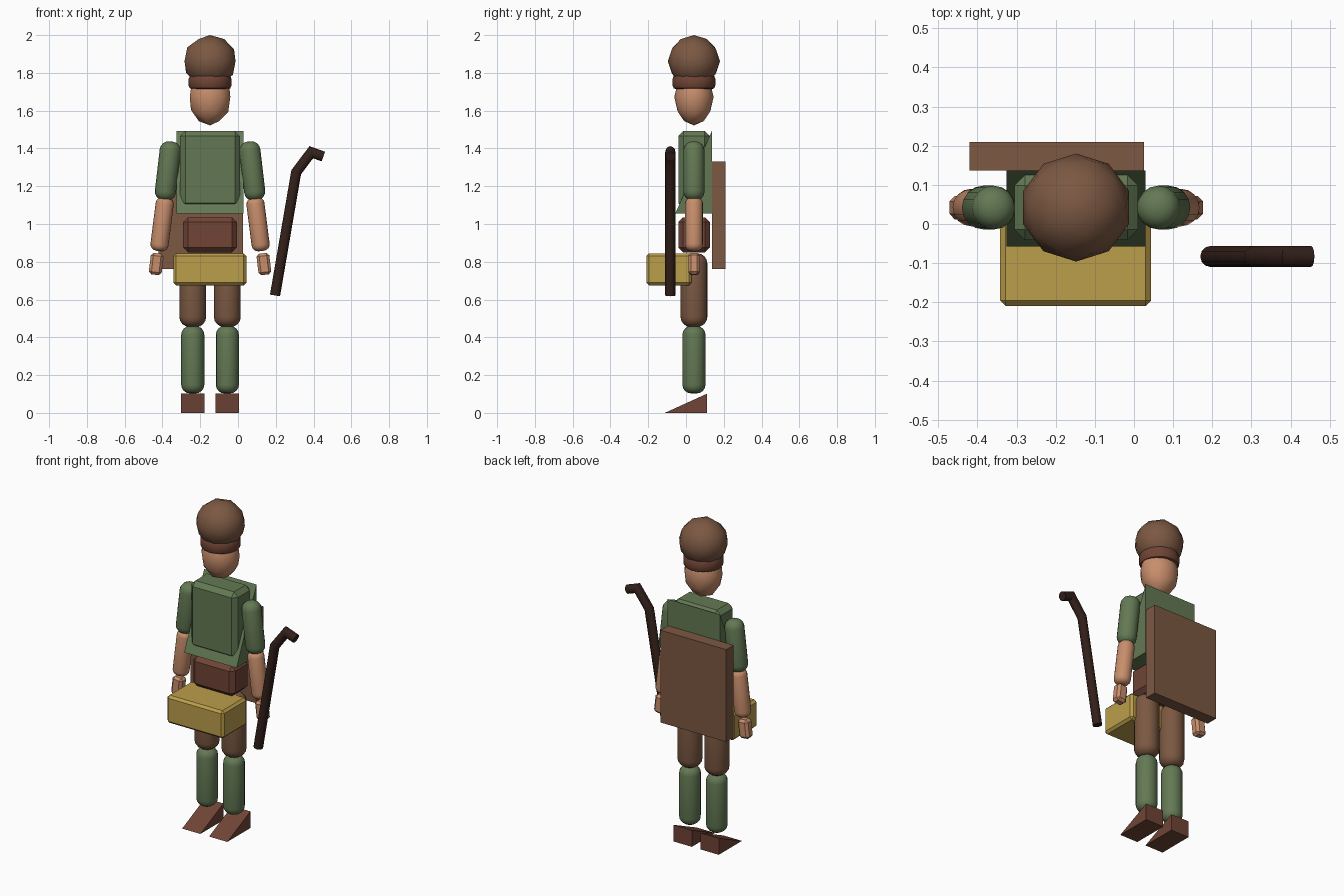
import bpy, bmesh, math
from mathutils import Vector, Matrix

if "Cube" in bpy.data.objects:
    bpy.data.objects.remove(bpy.data.objects["Cube"])

CX, CY = -0.148, 0.042   # body axis


def material(name, rgb):
    m = bpy.data.materials.new(name)
    m.diffuse_color = (*rgb, 1)
    m.use_nodes = True
    m.node_tree.nodes["Principled BSDF"].inputs["Base Color"].default_value = m.diffuse_color
    return m


GREEN = material("green_cloth", (0.125, 0.19, 0.088))
BROWN = material("brown_cloth", (0.20, 0.098, 0.055))
LEATHER = material("red_leather", (0.16, 0.058, 0.036))
SKIN = material("skin", (0.58, 0.27, 0.15))
YELLOW = material("yellow_box", (0.50, 0.34, 0.07))
DARK = material("dark_wood", (0.033, 0.014, 0.010))


def finish(name, bm, mat, smooth=None):
    bmesh.ops.recalc_face_normals(bm, faces=bm.faces)
    me = bpy.data.meshes.new(name)
    bm.to_mesh(me)
    bm.free()
    me.materials.append(mat)
    ob = bpy.data.objects.new(name, me)
    bpy.context.collection.objects.link(ob)
    if smooth:
        bpy.ops.object.select_all(action='DESELECT')
        ob.select_set(True)
        bpy.context.view_layer.objects.active = ob
        bpy.ops.object.shade_smooth_by_angle(angle=math.radians(smooth))
    return ob


def box(name, lo, hi, mat, bevel=0, tilt=0):
    lo, hi = Vector(lo), Vector(hi)
    bm = bmesh.new()
    bmesh.ops.create_cube(bm, size=1, matrix=Matrix.Diagonal((*(hi - lo), 1)))
    if bevel:
        bmesh.ops.bevel(bm, geom=bm.edges[:], offset=bevel, segments=1,
                        affect='EDGES', profile=0.5)
    bm.transform(Matrix.Translation((lo + hi) / 2) @ Matrix.Rotation(tilt, 4, 'Y'))
    return finish(name, bm, mat)


def limb(name, top, bottom, r, mat, cap=0.85, sides=16, segs=4):
    # cylinder between two points with rounded ends
    top, bottom = Vector(top), Vector(bottom)
    d = top - bottom
    bm = bmesh.new()
    bmesh.ops.create_cone(bm, cap_ends=True, segments=sides, radius1=r,
                          radius2=r, depth=d.length)
    rims = [e for e in bm.edges
            if abs(e.verts[0].co.z - e.verts[1].co.z) < 1e-5]
    bmesh.ops.bevel(bm, geom=rims, offset=r * cap, segments=segs,
                    affect='EDGES', profile=0.5)
    rot = Vector((0, 0, 1)).rotation_difference(d).to_matrix().to_4x4()
    bm.transform(Matrix.Translation((top + bottom) / 2) @ rot)
    return finish(name, bm, mat, 40)


def wedge(name, x0, x1, profile, mat):
    # (y, z) profile extruded along x
    bm = bmesh.new()
    f = bm.faces.new([bm.verts.new((x0, y, z)) for y, z in profile])
    out = bmesh.ops.extrude_face_region(bm, geom=[f])["geom"]
    bmesh.ops.translate(bm, vec=(x1 - x0, 0, 0),
                        verts=[v for v in out if isinstance(v, bmesh.types.BMVert)])
    return finish(name, bm, mat)


def ball(name, z, radii, mat, subdiv):
    bm = bmesh.new()
    bmesh.ops.create_icosphere(bm, subdivisions=subdiv, radius=1)
    bm.transform(Matrix.Translation((CX, CY, z)) @ Matrix.Diagonal((*radii, 1)))
    return finish(name, bm, mat, 60)


# head, hat and hat band
ball("head", 1.672, (0.113, 0.104, 0.15), SKIN, 2)
ball("hat", 1.862, (0.142, 0.138, 0.138), BROWN, 2)
limb("hat_band", (CX, CY, 1.79), (CX, CY, 1.712), 0.114, LEATHER, 0.2, 16, 2)

# torso, cape wedge, hips
box("chest", (-0.306, -0.041, 1.085), (0.010, 0.126, 1.493), GREEN, 0.027)
wedge("cape", -0.326, 0.03, [(0.137, 1.493), (0.137, 1.055), (-0.057, 1.055)], GREEN)
box("hips", (-0.29, -0.041, 0.85), (-0.006, 0.126, 1.035), LEATHER, 0.025)

# back board and front box
box("back_board", (-0.42, 0.137, 0.763), (0.026, 0.21, 1.33), BROWN)
box("front_box", (-0.342, -0.209, 0.675), (0.044, 0.03, 0.845), YELLOW, 0.014)

# arms and legs
for side, s in (("right", -1), ("left", 1)):
    def p(dx, z):
        return (CX + s * dx, CY, z)
    limb(side + "_upper_arm", p(0.205, 1.437), p(0.242, 1.124), 0.056, GREEN)
    limb(side + "_forearm", p(0.236, 1.14), p(0.272, 0.857), 0.048, SKIN, 0.7)
    hx = CX + s * 0.285
    box(side + "_hand", (hx - 0.034, 0.012, 0.731), (hx + 0.034, 0.072, 0.845),
        SKIN, 0.014, -s * 0.12)
    limb(side + "_thigh", p(0.0915, 0.845), p(0.0915, 0.455), 0.071, BROWN, 0.75)
    limb(side + "_shin", p(0.0915, 0.46), p(0.0915, 0.103), 0.061, GREEN, 0.75)
    fx = CX + s * 0.0915
    wedge(side + "_foot", fx - 0.062, fx + 0.062,
          [(0.112, 0.102), (0.112, 0), (-0.112, 0)], LEATHER)

# walking cane: tube with mitred bends, swept along a path in the xz plane
path = [Vector(q) for q in ((0.196, 0.622), (0.308, 1.274), (0.388, 1.380), (0.452, 1.357))]
dirs = [(b - a).normalized() for a, b in zip(path, path[1:])]
bm = bmesh.new()
rings = []
for i, q in enumerate(path):
    a, b = dirs[max(i - 1, 0)], dirs[min(i, 2)]
    m = (a + b).normalized()
    n = Vector((-m.y, m.x)) / m.dot(a)
    ring = []
    for k in range(12):
        t = math.tau * k / 12
        o = q + n * 0.027 * math.cos(t)
        ring.append(bm.verts.new((o.x, -0.083 + 0.027 * math.sin(t), o.y)))
    rings.append(ring)
for r0, r1 in zip(rings, rings[1:]):
    for k in range(12):
        j = (k + 1) % 12
        bm.faces.new((r0[k], r0[j], r1[j], r1[k]))
bm.faces.new(rings[0])
bm.faces.new(rings[-1])
finish("cane", bm, DARK, 35)
